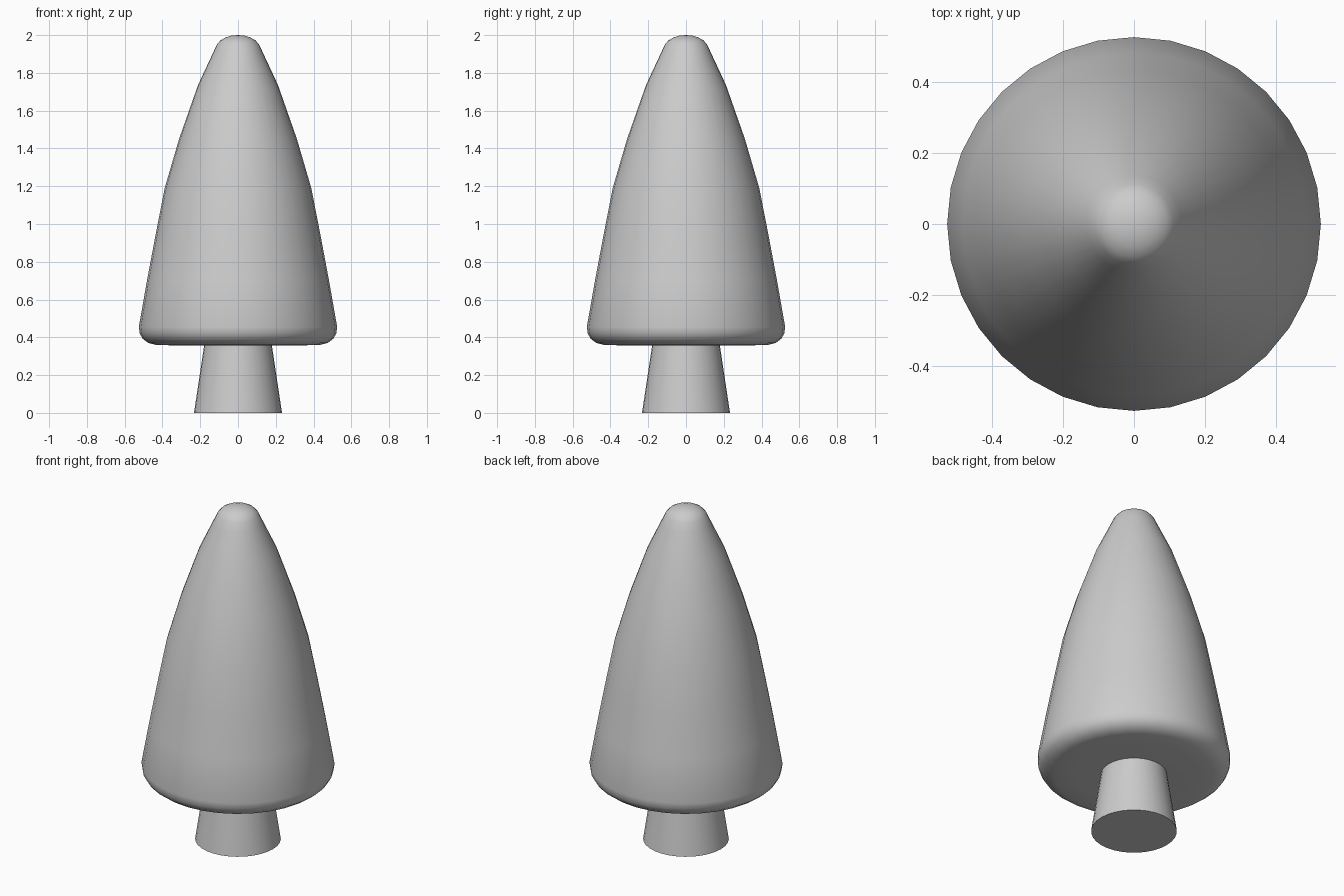
import bpy, bmesh
from math import radians, cos, sin, tau

if "Cube" in bpy.data.objects:
    bpy.data.objects.remove(bpy.data.objects["Cube"])

SIDES = 32


def lathe(name, profile):
    """Revolve (radius, z) points around z; zero radius makes a pole, otherwise an end cap."""
    bm = bmesh.new()
    rings = []
    for r, z in profile:
        n = SIDES if r > 0 else 1
        rings.append([bm.verts.new((r * cos(tau * i / SIDES), r * sin(tau * i / SIDES), z))
                      for i in range(n)])
    for a, b in zip(rings, rings[1:]):
        for i in range(SIDES):
            j = (i + 1) % SIDES
            if len(b) == 1:
                bm.faces.new((a[i], a[j], b[0]))
            else:
                bm.faces.new((a[i], a[j], b[j], b[i]))
    for end in (rings[0], rings[-1]):
        if len(end) > 1:
            bm.faces.new(end)
    bmesh.ops.recalc_face_normals(bm, faces=bm.faces)
    mesh = bpy.data.meshes.new(name)
    bm.to_mesh(mesh)
    bm.free()
    obj = bpy.data.objects.new(name, mesh)
    bpy.context.collection.objects.link(obj)
    bpy.ops.object.select_all(action='DESELECT')
    obj.select_set(True)
    bpy.context.view_layer.objects.active = obj
    bpy.ops.object.shade_smooth_by_angle(angle=radians(30))
    return obj


# Tapered trunk
lathe("trunk", [(0.233, 0), (0.178, 0.365)])

# Foliage cone with rounded rim and domed tip
lathe("foliage", [
    (0.33, 0.357), (0.435, 0.36), (0.475, 0.37), (0.505, 0.393), (0.52, 0.42), (0.525, 0.455),
    (0.482, 0.70), (0.435, 0.95), (0.388, 1.19), (0.312, 1.45), (0.212, 1.735),
    (0.135, 1.90), (0.112, 1.95), (0.092, 1.973), (0.065, 1.988), (0.035, 1.997), (0, 2.0)])
